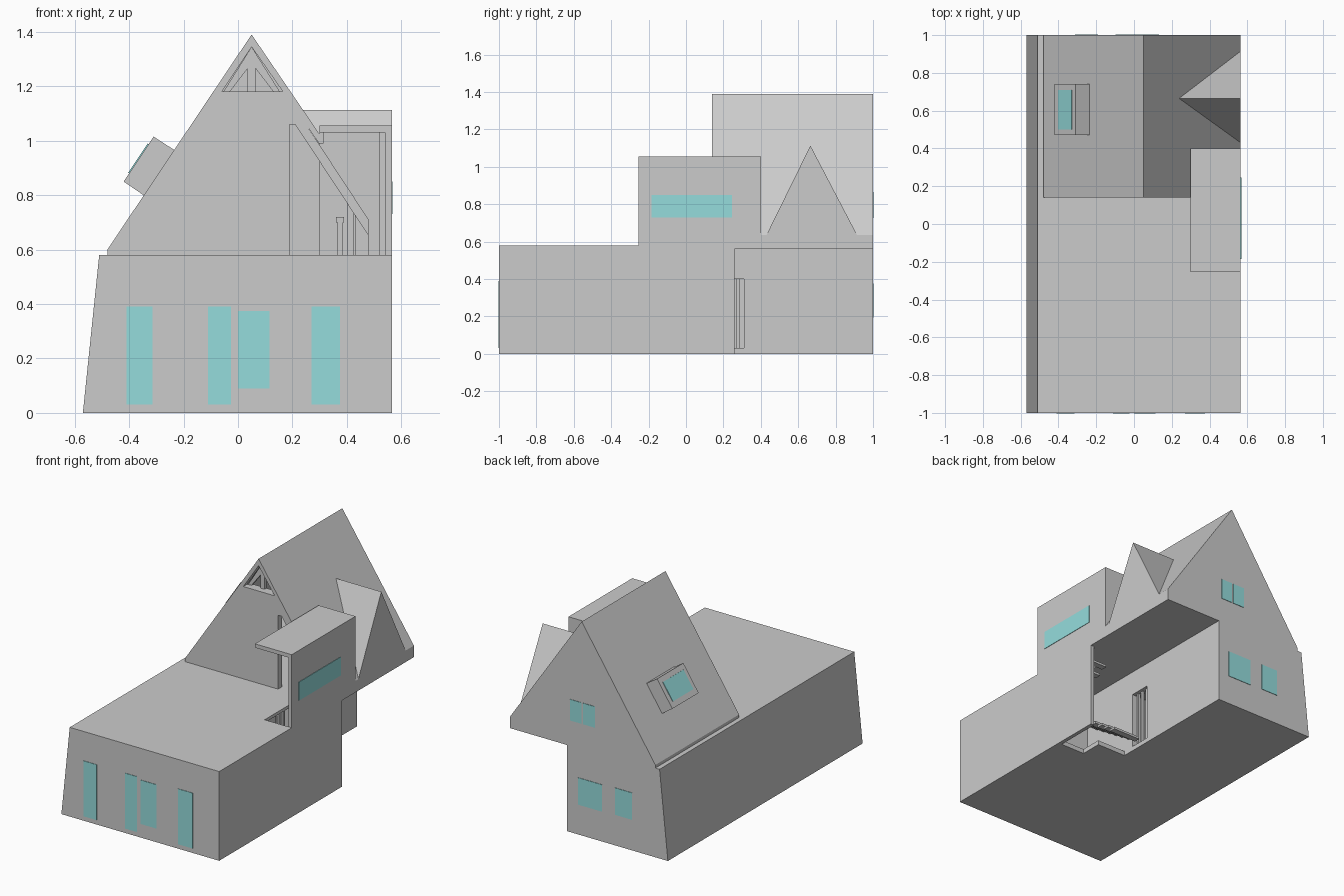
import bpy, bmesh
from mathutils import Vector

cube = bpy.data.objects.get("Cube")
if cube:
    bpy.data.objects.remove(cube, do_unlink=True)


def material(name, rgb):
    m = bpy.data.materials.new(name)
    m.use_nodes = True
    m.diffuse_color = (*rgb, 1)
    m.node_tree.nodes["Principled BSDF"].inputs["Base Color"].default_value = (*rgb, 1)
    return m


GREY = material("light_grey", (0.6, 0.6, 0.6))
GLASS = material("pale_cyan", (0.3, 0.72, 0.72))


def finish(name, bm, mat):
    bmesh.ops.recalc_face_normals(bm, faces=bm.faces)
    mesh = bpy.data.meshes.new(name)
    bm.to_mesh(mesh)
    bm.free()
    mesh.materials.append(mat)
    ob = bpy.data.objects.new(name, mesh)
    bpy.context.collection.objects.link(ob)
    return ob


def prism(name, profile, y0, y1, mat=GREY):
    """Extrude an x-z profile along y."""
    bm = bmesh.new()
    face = bm.faces.new([bm.verts.new((x, y0, z)) for x, z in profile])
    new = bmesh.ops.extrude_face_region(bm, geom=[face])["geom"]
    verts = [v for v in new if isinstance(v, bmesh.types.BMVert)]
    bmesh.ops.translate(bm, verts=verts, vec=(0, y1 - y0, 0))
    return finish(name, bm, mat)


def box(name, x0, x1, y0, y1, z0, z1, mat=GREY):
    return prism(name, [(x0, z0), (x1, z0), (x1, z1), (x0, z1)], y0, y1, mat)


def cut(target, *cutters):
    for c in cutters:
        mod = target.modifiers.new("cut", 'BOOLEAN')
        mod.operation = 'DIFFERENCE'
        mod.solver = 'EXACT'
        mod.object = c
        bpy.context.view_layer.objects.active = target
        bpy.ops.object.modifier_apply(modifier=mod.name)
        bpy.data.objects.remove(c, do_unlink=True)


# Ground floor with side recess, stairwell, deck hatch and side door
ground = prism("ground_floor", [(-.57, 0), (.565, 0), (.565, .58), (-.51, .58)], -1, 1)
cut(ground,
    box("recess_cut", .155, .7, .26, 1.1, -.1, .56),
    box("well_cut", .155, .54, -.26, .3, .03, .56),
    box("well_floor_cut", .155, .365, .093, .3, -.1, .1),
    box("landing_floor_cut", .365, .54, -.05, .3, -.1, .1),
    box("hatch_cut", .37, .54, -.255, .1, .5, .7),
    box("door_cut", .05, .2, .17, .31, .03, .4))

# Open stair treads and door bars
for i in range(7):
    box("lower_tread", .16, .36, .2 - i * .06, .24 - i * .06, .05 + i * .04, .065 + i * .04)
    box("upper_tread", .375, .535, -.22 + i * .06, -.18 + i * .06, .3 + i * .035, .315 + i * .035)
for y in (.19, .23, .27):
    box("door_bar", .12, .135, y, y + .015, .03, .4)

# Hollow upper storey under the pitched roof
upper = prism("upper_storey", [(-.48, .58), (.565, .58), (.565, .635), (.05, 1.39), (-.48, .6)], .14, 1)
cut(upper,
    prism("attic_cut", [(-.45, .5), (.53, .5), (.53, .645), (.05, 1.35), (-.45, .605)], .18, .98),
    box("tower_cut", .3, .7, .1, .4, .5, 1.05),
    prism("doorway_cut", [(.19, .5), (.5, .5), (.5, .69), (.25, 1.06), (.19, 1.06)], .1, .2),
    prism("gable_window_cut", [(-.06, 1.18), (.165, 1.18), (.05, 1.345)], .1, .19))

# Triangular window frame with two openings
frame = prism("gable_window_frame", [(-.06, 1.17), (.16, 1.17), (.05, 1.345)], .18, .2)
cut(frame,
    prism("left_pane_cut", [(-.03, 1.18), (.035, 1.18), (.035, 1.265)], .1, .3),
    prism("right_pane_cut", [(.065, 1.18), (.13, 1.18), (.065, 1.265)], .1, .3))

# Open-fronted stair tower
box("tower_roof", .3, .565, -.255, .4, 1.03, 1.055)
box("tower_side_fill", .3, .315, .14, .4, .99, 1.03)
box("tower_side_wall", .54, .565, -.255, .4, .58, 1.03)
box("tower_back_wall", .3, .54, .38, .4, .58, 1.03)
box("tower_jamb", .52, .54, .34, .38, .58, 1.03)
prism("raking_beam", [(.21, 1.06), (.25, 1.06), (.48, .71), (.48, .65)], .145, .2)
prism("stair_panel", [(.43, .58), (.48, .58), (.48, .66), (.43, .73)], .2, .22)
box("wall_stud", .40, .425, .18, .2, .58, .77)
box("newel_post", .365, .385, .16, .18, .58, .70)
box("newel_cap", .36, .39, .155, .185, .70, .72)

# Right dormer: a triangular front running back to a point on the roof
bm = bmesh.new()
left, right, peak, tip = [bm.verts.new(p) for p in
                          ((.565, .43, .635), (.565, .915, .635), (.565, .665, 1.113), (.238, .665, 1.113))]
for trio in ((left, right, peak), (left, peak, tip), (right, peak, tip), (left, right, tip)):
    bm.faces.new(trio)
finish("right_dormer", bm, GREY)

# Left roof light: a box square to the slope with an inset pane
prism("left_roof_light", [(-.42, .85), (-.31, 1.015), (-.225, .96), (-.34, .795)], .47, .74)
low, high = Vector((-.42, .85)), Vector((-.31, 1.015))
along = (high - low).normalized()
out = Vector((-along.y, along.x)) * .004
a, b = low.lerp(high, .18), low.lerp(high, .83)
prism("roof_light_pane", [a - out, b - out, b + out, a + out], .5, .71, GLASS)

# Glass plates: front, back and tower side
T = .003
for x0, x1, z0, z1 in ((-.41, -.315, .03, .39), (-.11, -.025, .03, .39),
                       (0, .115, .09, .375), (.27, .375, .03, .39)):
    box("front_window", x0, x1, -1 - T, -1 + T, z0, z1, GLASS)
for x0, x1, z0, z1 in ((-.097, .076, .195, .37), (-.313, -.19, .2, .375),
                       (-.047, .04, .727, .864), (.05, .133, .727, .864)):
    box("back_window", x0, x1, 1 - T, 1 + T, z0, z1, GLASS)
box("tower_window", .565 - T, .565 + T, -.185, .245, .73, .85, GLASS)
